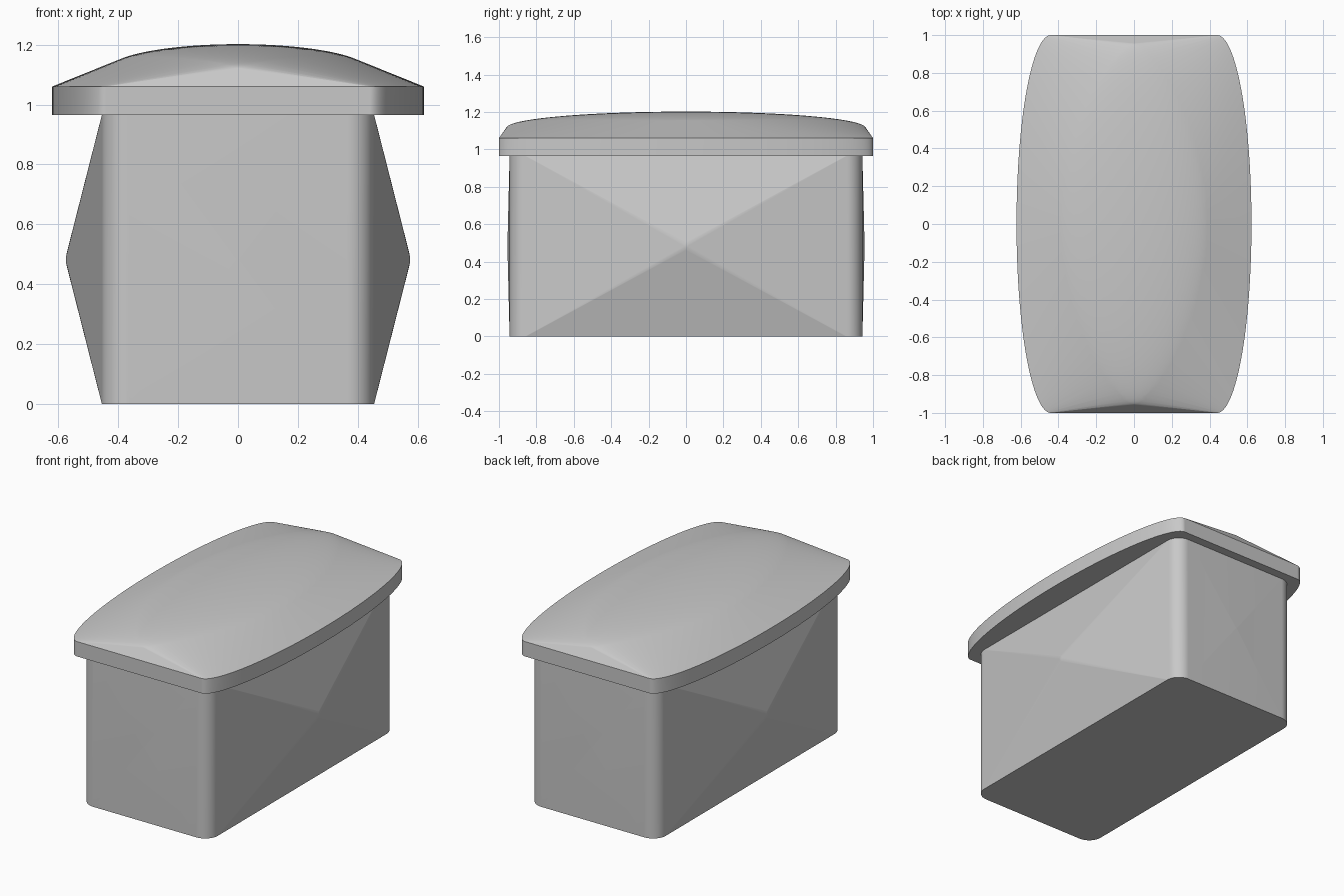
import bpy, bmesh
from math import sin, cos, pi, radians
from mathutils import Vector

cube = bpy.data.objects.get("Cube")
if cube:
    bpy.data.objects.remove(cube, do_unlink=True)

# Single grey material
GREY = (0.58, 0.58, 0.58, 1)
grey = bpy.data.materials.new("plain grey")
grey.use_nodes = True
grey.diffuse_color = GREY
grey.node_tree.nodes["Principled BSDF"].inputs["Base Color"].default_value = GREY


def ellipsoid(centre, radii, rings, segments, top_only=False):
    """Points on an ellipsoid, or on its upper half."""
    c, points = Vector(centre), []
    for i in range(rings + 1):
        lat = pi / 2 - i * (pi / 2 if top_only else pi) / rings
        for j in range(segments):
            lon = 2 * pi * j / segments
            points.append(c + Vector((radii[0] * cos(lat) * cos(lon),
                                      radii[1] * cos(lat) * sin(lon),
                                      radii[2] * sin(lat))))
    return points


def rounded_outline(half_x, half_y, rx, ry, z, steps):
    """Rectangle whose corners are quarter ellipses."""
    points = []
    for sx in (-1, 1):
        for sy in (-1, 1):
            for i in range(steps + 1):
                a = i * pi / 2 / steps
                points.append(Vector((sx * (half_x - rx + rx * cos(a)),
                                      sy * (half_y - ry + ry * sin(a)), z)))
    return points


def hull_object(name, points, smooth_angle):
    """Wrap a tight convex skin around the guide points."""
    bm = bmesh.new()
    for p in points:
        bm.verts.new(p)
    bmesh.ops.remove_doubles(bm, verts=bm.verts[:], dist=0.0002)
    bmesh.ops.convex_hull(bm, input=bm.verts[:])
    loose = [v for v in bm.verts if not v.link_faces]
    bmesh.ops.delete(bm, geom=loose, context='VERTS')
    bmesh.ops.recalc_face_normals(bm, faces=bm.faces[:])
    mesh = bpy.data.meshes.new(name)
    bm.to_mesh(mesh)
    bm.free()
    mesh.materials.append(grey)
    obj = bpy.data.objects.new(name, mesh)
    bpy.context.collection.objects.link(obj)
    bpy.ops.object.select_all(action='DESELECT')
    obj.select_set(True)
    bpy.context.view_layer.objects.active = obj
    bpy.ops.object.shade_smooth_by_angle(angle=radians(smooth_angle))
    weighted = obj.modifiers.new("weighted normals", 'WEIGHTED_NORMAL')
    weighted.keep_sharp = True
    return obj


# Body: rounded box whose four walls swell to a soft point
BODY_TOP, R = 0.965, 0.09
body = []
for z in (0, BODY_TOP):
    body += rounded_outline(0.455, 0.943, R, R, z, 16)
for s in (-1, 1):
    for centre in ((s * 0.485, 0, BODY_TOP / 2), (0, s * 0.865, BODY_TOP / 2)):
        body += ellipsoid(centre, (R, R, R), 48, 96)
hull_object("body", body, 25)

# Lid: bowed rim with flat ends, rising to a shallow dome
lid = []
for z in (BODY_TOP, 1.06):
    lid += rounded_outline(0.622, 1.0, 0.182, 1.0, z, 48)
lid += ellipsoid((0, 0, 1.115), (0.435, 0.96, 0.087), 40, 128, top_only=True)
hull_object("lid", lid, 25)
